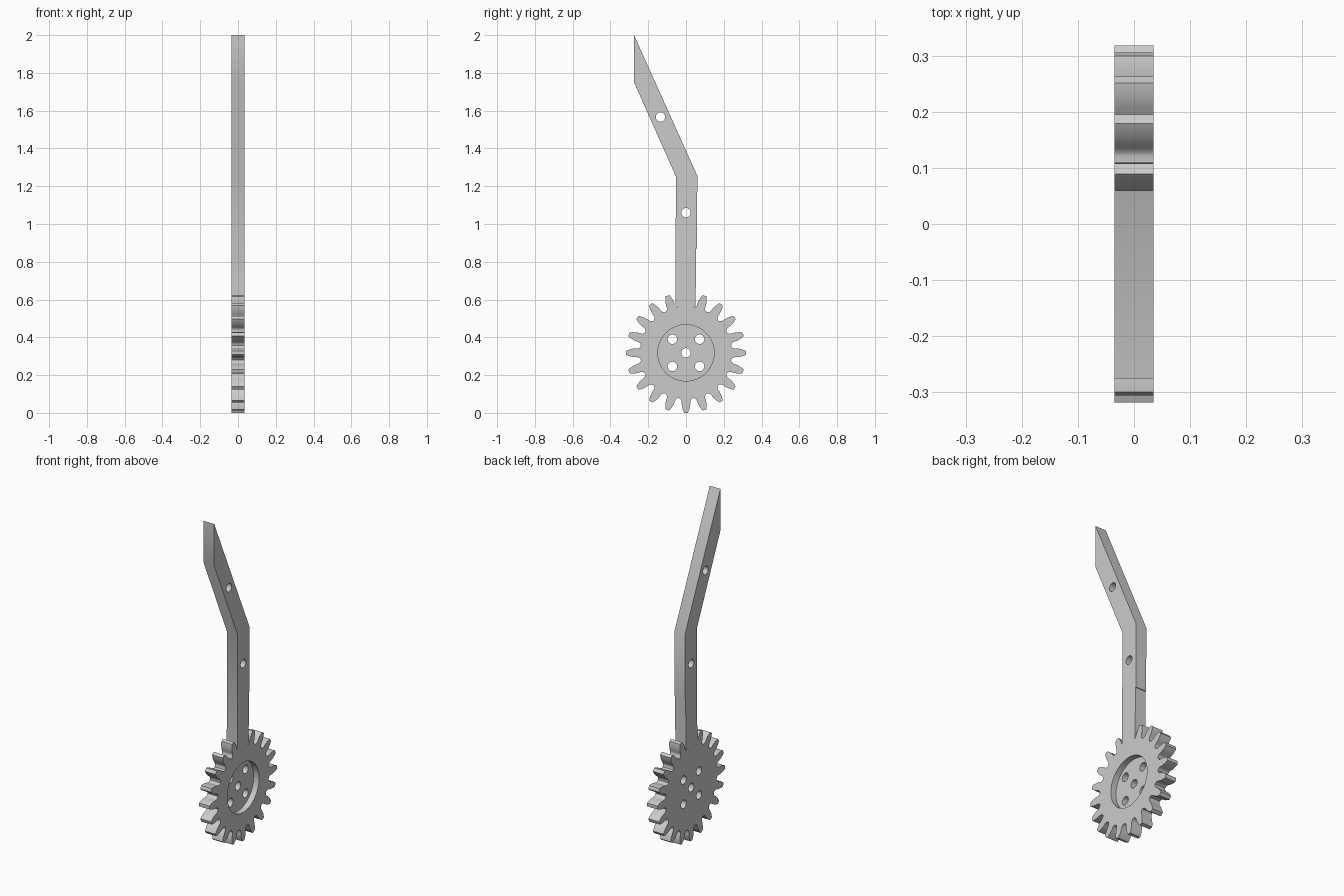
import bpy, bmesh, math
from math import sin, cos, radians

if "Cube" in bpy.data.objects:
    bpy.data.objects.remove(bpy.data.objects["Cube"])

HALF = 0.035                 # half thickness along x
CZ, R_TIP, TEETH = 0.318, 0.318, 20

grey = bpy.data.materials.new("plain grey")
grey.diffuse_color = (0.6, 0.6, 0.6, 1)
grey.use_nodes = True
grey.node_tree.nodes["Principled BSDF"].inputs["Base Color"].default_value = grey.diffuse_color


def make_object(name, bm):
    bmesh.ops.recalc_face_normals(bm, faces=bm.faces)
    me = bpy.data.meshes.new(name)
    bm.to_mesh(me)
    bm.free()
    ob = bpy.data.objects.new(name, me)
    bpy.context.collection.objects.link(ob)
    me.materials.append(grey)
    return ob


def add_prism(bm, points, x0, x1):
    """Closed prism from a (y, z) outline, running from x0 to x1."""
    face = bm.faces.new([bm.verts.new((x0, y, z)) for y, z in points])
    ext = bmesh.ops.extrude_face_region(bm, geom=[face])["geom"]
    verts = [v for v in ext if isinstance(v, bmesh.types.BMVert)]
    bmesh.ops.translate(bm, verts=verts, vec=(x1 - x0, 0, 0))


def circle(y, z, r, n=32):
    return [(y + r * cos(2 * math.pi * i / n), z + r * sin(2 * math.pi * i / n))
            for i in range(n)]


# Tooth flank: (distance from hub, half width), from root to flat tip
flank = [(0.245, 0.0285), (0.251, 0.0245), (0.259, 0.0230), (0.270, 0.0228),
         (0.283, 0.0215), (0.296, 0.0185), (0.308, 0.0145), (R_TIP, 0.010)]
tooth = [(r, -w) for r, w in flank] + [(r, w) for r, w in reversed(flank)]

# Bent arm takes the place of the top tooth
arm = [(0.051, 0.565), (0.053, 0.87), (0.058, 0.87), (0.06, 1.255),
       (-0.275, 2.0), (-0.275, 1.75), (-0.053, 1.25), (-0.057, 0.565)]

outline = []
for i in range(TEETH):
    a = radians(90 + 360 / TEETH * i)
    if i == 0:
        outline += arm
    else:
        outline += [(r * cos(a) - w * sin(a), CZ + r * sin(a) + w * cos(a))
                    for r, w in tooth]
    # rounded valley floor
    b = a + radians(180 / TEETH)
    outline.append((0.241 * cos(b), CZ + 0.241 * sin(b)))

bm = bmesh.new()
add_prism(bm, outline, -HALF, HALF)
lever = make_object("gear_lever", bm)

# Through holes: hub, four around it, two in the arm
bm = bmesh.new()
holes = [(0, CZ), (0, 1.06), (-0.135, 1.566)]
holes += [(sy * 0.072, CZ + sz * 0.072) for sy in (-1, 1) for sz in (-1, 1)]
for y, z in holes:
    add_prism(bm, circle(y, z, 0.025), -0.1, 0.1)
hole_cutter = make_object("hole_cutter", bm)

# Round recess on one side of the gear
bm = bmesh.new()
add_prism(bm, circle(0, CZ, 0.149, 64), 0.0, 0.1)
recess_cutter = make_object("recess_cutter", bm)

for cutter in (recess_cutter, hole_cutter):
    mod = lever.modifiers.new(cutter.name, 'BOOLEAN')
    mod.operation, mod.solver, mod.object = 'DIFFERENCE', 'EXACT', cutter
    cutter.hide_render = True
    cutter.hide_viewport = False
    cutter.display_type = 'WIRE'

# Bake the cuts, then remove the cutters
bpy.context.view_layer.objects.active = lever
lever.select_set(True)
for mod in list(lever.modifiers):
    bpy.ops.object.modifier_apply(modifier=mod.name)
for cutter in (recess_cutter, hole_cutter):
    bpy.data.objects.remove(cutter)

bpy.ops.object.select_all(action='DESELECT')
lever.select_set(True)
bpy.ops.object.shade_smooth_by_angle(angle=radians(40))
